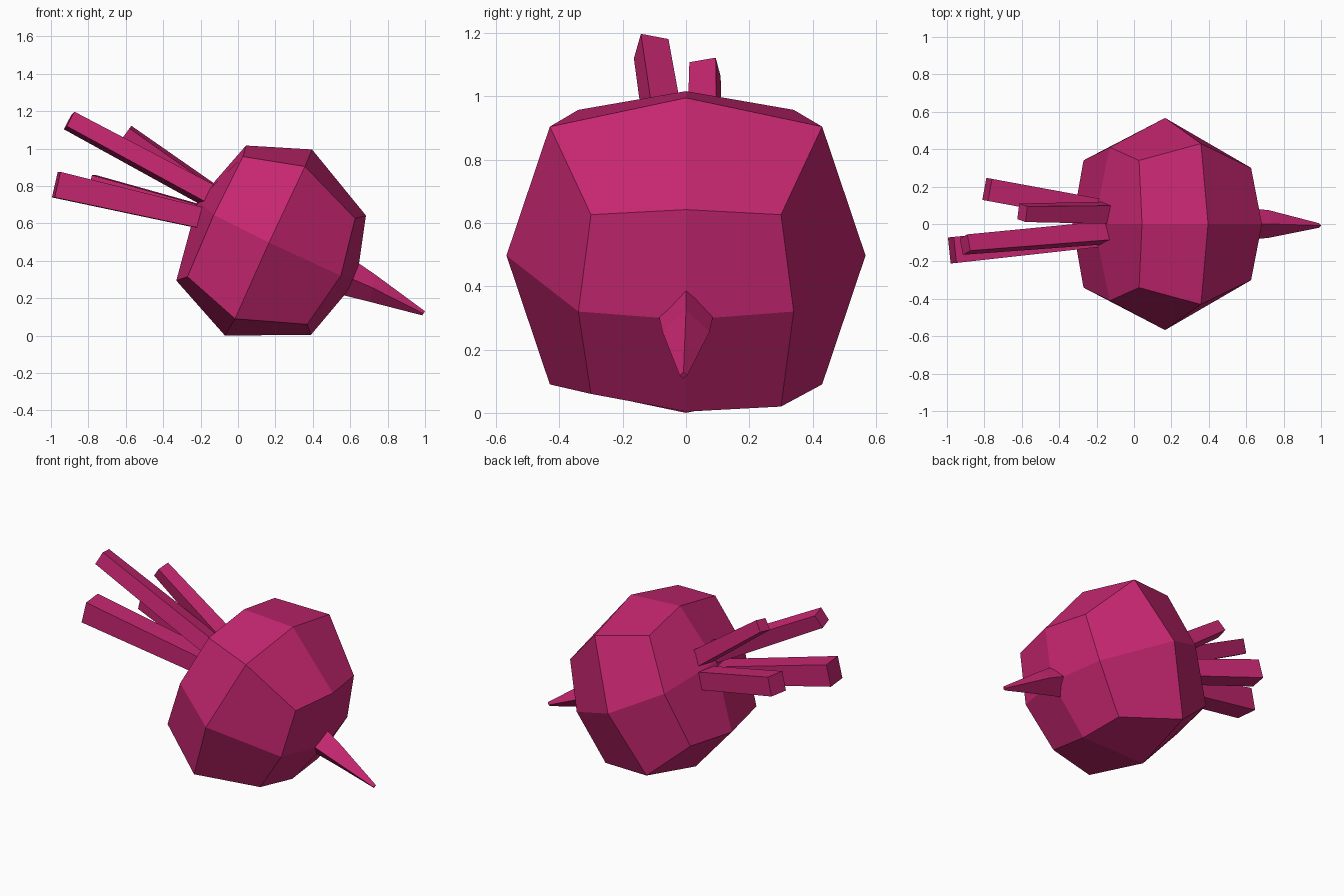
import bpy, bmesh
from math import radians
from mathutils import Vector, Matrix

cube = bpy.data.objects.get("Cube")
if cube:
    bpy.data.objects.remove(cube, do_unlink=True)

magenta = bpy.data.materials.new("magenta")
magenta.use_nodes = True
colour = (0.57, 0.02, 0.165, 1)
magenta.diffuse_color = colour
magenta.node_tree.nodes["Principled BSDF"].inputs["Base Color"].default_value = colour


def finish(name, bm):
    bmesh.ops.recalc_face_normals(bm, faces=bm.faces)
    mesh = bpy.data.meshes.new(name)
    bm.to_mesh(mesh)
    bm.free()
    mesh.materials.append(magenta)
    obj = bpy.data.objects.new(name, mesh)
    bpy.context.collection.objects.link(obj)
    return obj


def bridge(bm, a, b):
    n = len(a)
    for i in range(n):
        j = (i + 1) % n
        bm.faces.new((a[i], a[j], b[j], b[i]))


def loft(name, rings):
    """Skin a list of vertex rings and cap both ends."""
    bm = bmesh.new()
    loops = [[bm.verts.new(p) for p in ring] for ring in rings]
    for a, b in zip(loops, loops[1:]):
        bridge(bm, a, b)
    bm.faces.new(loops[0])
    bm.faces.new(loops[-1])
    return finish(name, bm)


# Faceted body: a tilted rounded cube, from a middle outline, two side rings and two poles
outline = [(0.396, 0.995), (0.684, 0.642), (0.634, 0.294), (0.39, 0.004),
           (-0.07, 0.0), (-0.33, 0.294), (-0.214, 0.722), (0.043, 1.016)]
side = [(0.358, 0.43, 0.904), (0.626, 0.30, 0.626), (0.55, 0.34, 0.32), (0.37, 0.30, 0.06),
        (-0.016, 0.43, 0.09), (-0.27, 0.34, 0.315), (-0.13, 0.41, 0.645), (0.027, 0.34, 0.957)]
bm = bmesh.new()
middle = [bm.verts.new((x, 0, z)) for x, z in outline]
for s in (-1, 1):
    ring = [bm.verts.new((x, s * y, z)) for x, y, z in side]
    if s > 0:
        ring[3].co.z = 0.02
    pole = bm.verts.new((0.166, s * 0.567, 0.497))
    bridge(bm, middle, ring)
    for i in range(0, 8, 2):
        bm.faces.new((pole, ring[i], ring[i + 1], ring[(i + 2) % 8]))
finish("body", bm)


# Beak: diamond section tapering to a small tip
def diamond(top, bottom, x_side, z_side, half):
    return [(top[0], 0, top[1]), (x_side, half, z_side),
            (bottom[0], 0, bottom[1]), (x_side, -half, z_side)]


loft("beak", [
    diamond((0.59, 0.425), (0.54, 0.222), 0.56, 0.325, 0.09),
    diamond((0.735, 0.325), (0.706, 0.18), 0.72, 0.255, 0.074),
    [(x, y - 0.008, z) for x, y, z in diamond((1.0, 0.13), (0.985, 0.108), 0.99, 0.118, 0.012)],
])


# Tail feathers: square bars fanning out behind the body
def feather(name, root, tip, root_size, tip_size, roll):
    root, tip = Vector(root), Vector(tip)
    along = (tip - root).normalized()
    across = Vector((0, 0, 1)).cross(along).normalized()
    turn = Matrix.Rotation(radians(roll), 3, along)
    across = turn @ across
    up = along.cross(across)
    rings = []
    for centre, (w, h) in ((root, root_size), (tip, tip_size)):
        rings.append([centre + across * (i * w / 2) + up * (j * h / 2)
                      for i, j in ((-1, -1), (1, -1), (1, 1), (-1, 1))])
    loft(name, rings)


feather("upper_right_feather", (-0.14, -0.045, 0.74), (-0.903, -0.11, 1.15),
        (0.105, 0.105), (0.09, 0.09), 12)
feather("upper_left_feather", (-0.14, 0.06, 0.75), (-0.597, 0.06, 1.085),
        (0.1, 0.1), (0.085, 0.075), -12)
feather("lower_right_feather", (-0.16, -0.055, 0.62), (-0.972, -0.14, 0.807),
        (0.13, 0.11), (0.14, 0.14), 0)
feather("lower_left_feather", (-0.16, 0.07, 0.63), (-0.785, 0.185, 0.8),
        (0.12, 0.11), (0.12, 0.12), 0)
